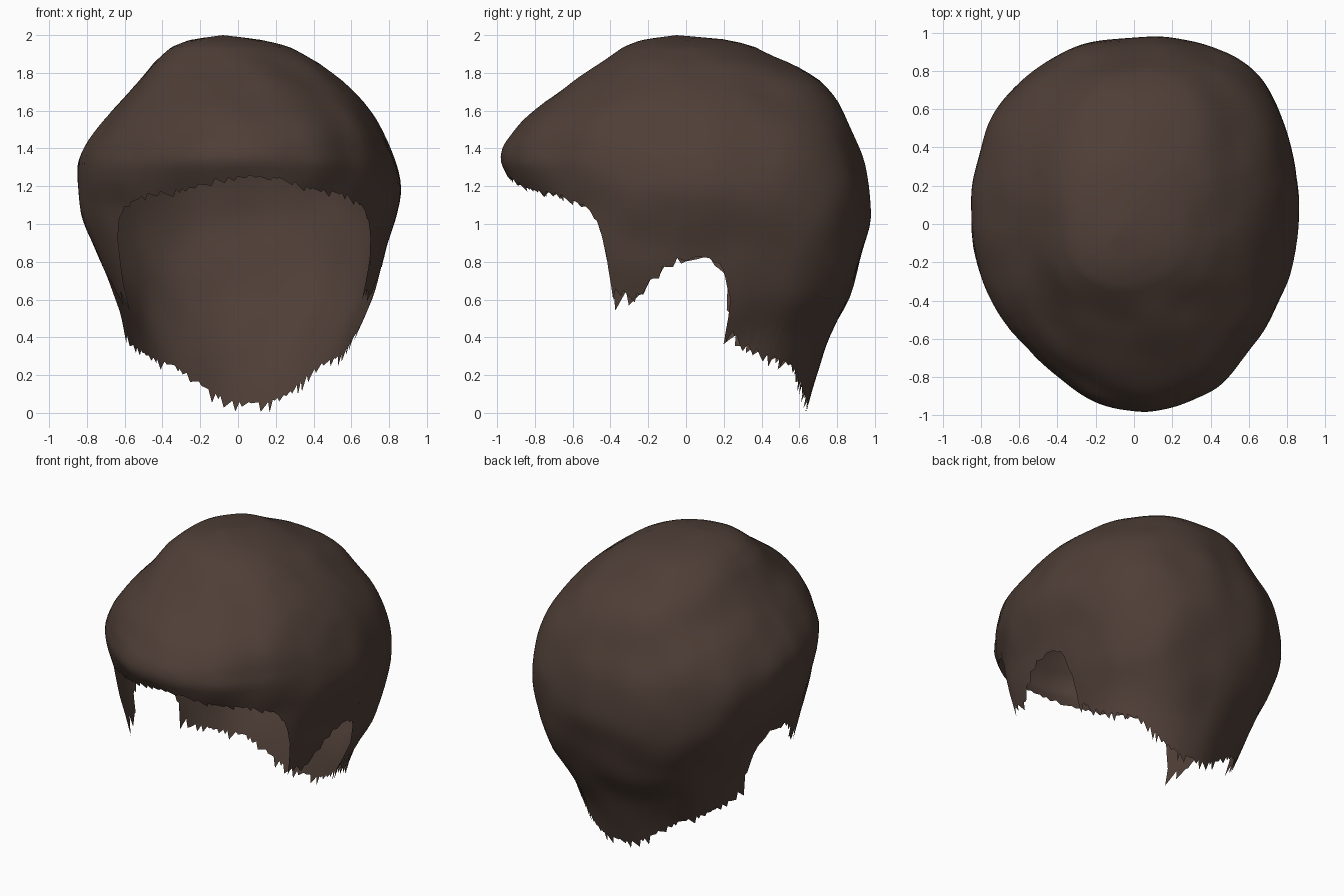
import bpy, bmesh, math, random
from mathutils import Vector, noise

random.seed(4)
cube = bpy.data.objects.get("Cube")
if cube:
    bpy.data.objects.remove(cube)

# Hair colour
hair = bpy.data.materials.new("dark brown hair")
hair.use_nodes = True
colour = (0.078, 0.049, 0.038, 1)
hair.diffuse_color = colour
bsdf = hair.node_tree.nodes["Principled BSDF"]
bsdf.inputs["Base Color"].default_value = colour
bsdf.inputs["Roughness"].default_value = 0.8

# Shell outline by height: z, right side x, left side x, front y, back y
OUTLINE = [
    (0.0, -.55, .58, -.68, .63), (0.2, -.57, .60, -.70, .68), (0.4, -.60, .63, -.72, .76),
    (0.6, -.65, .71, -.74, .86), (0.8, -.73, .77, -.75, .93), (1.0, -.82, .83, -.80, .97),
    (1.16, -.85, .86, -.90, .97), (1.27, -.86, .85, -.965, .95), (1.37, -.84, .82, -1.01, .925),
    (1.5, -.75, .76, -.91, .88), (1.6, -.66, .69, -.81, .83), (1.7, -.56, .61, -.68, .77),
    (1.8, -.49, .50, -.52, .66), (1.9, -.41, .36, -.39, .45), (1.97, -.30, .18, -.28, .30),
    (2.0, -.08, -.08, -.05, -.05)]

# Fullness of the front and back halves by height
FULLNESS = [(0, 2.4, 2.0), (.3, 2.4, 2.2), (.6, 2.35, 2.75), (.8, 2.3, 2.75), (1.1, 1.85, 2.5),
            (1.4, 1.8, 2.35), (1.6, 2.05, 2.3), (2, 2.1, 2.2)]

# Hairline by angle from the front: degrees, height, raggedness
HAIRLINE = [
    (0, 1.25, .02), (14, 1.23, .03), (24, 1.18, .03), (40, 1.15, .03), (52, 1.07, .03),
    (57, .90, .05), (63, .62, .10), (75, .58, .12), (79, .70, .07), (86, .80, .04),
    (94, .82, .03), (97, .75, .05), (102, .43, .06), (110, .36, .05), (122, .31, .04),
    (140, .26, .04), (150, .19, .05), (160, .11, .05), (172, .06, .05), (180, .06, .05)]


def sample(table, key):
    """Linear lookup in a table sorted by its first column."""
    key = min(max(key, table[0][0]), table[-1][0])
    for a, b in zip(table, table[1:]):
        if key <= b[0]:
            t = (key - a[0]) / (b[0] - a[0])
            return [p + (q - p) * t for p, q in zip(a[1:], b[1:])]


def outline(z):
    """Outline at a height, softened by averaging nearby heights."""
    d = min(.05, (2 - z) / 2)
    return [sum(v) / 3 for v in zip(*(sample(OUTLINE, z + k * d) for k in (-1, 0, 1)))]


def shell_point(angle, z):
    right, left, front, back = outline(z)
    k = min(max((z - 1.5) / .5, 0), 1)
    cx, cy = -.08 * k, -.05 * k
    s, c = math.sin(angle), math.cos(angle)
    front_full, back_full = sample(FULLNESS, z)
    power = 2 / (front_full if c > 0 else back_full)
    side = left if s > 0 else right
    end = front if c > 0 else back
    x = cx + (side - cx) * abs(s) ** power + .07 * c * c * (1 - k)
    p = Vector((x, cy + (end - cy) * abs(c) ** power, z))
    # Soft uneven locks
    out = Vector((p.x, p.y, (z - 1.1) * .8))
    if out.length > 0:
        p += out.normalized() * .016 * noise.noise(p * 3.8) * min(1, (2 - z) * 6)
    return p


# Hair shell: columns run from the crown down to the ragged hairline
COLUMNS, ROWS = 300, 40
bm = bmesh.new()
crown = bm.verts.new((-.08, -.05, 2))
columns = []
step, width, strand = 0, 0, 0
for i in range(COLUMNS):
    angle = 2 * math.pi * i / COLUMNS
    degrees = math.degrees(angle)
    rim, ragged = sample(HAIRLINE, min(degrees, 360 - degrees))
    # Strands of uneven width, each ending in a point
    if step == width:
        step, width, strand = 0, random.randint(2, 5), random.uniform(.1, 1.3)
    jag = ragged * (.4 - strand * step / (width - 1))
    step += 1
    column = []
    for r in range(1, ROWS + 1):
        t = r / ROWS
        z = 2 - (2 - rim) * t ** 1.5
        z += jag * max(0, (t - .92) / .08)
        column.append(bm.verts.new(shell_point(angle, max(z, .005))))
    columns.append(column)

for i, a in enumerate(columns):
    b = columns[(i + 1) % COLUMNS]
    bm.faces.new((crown, a[0], b[0]))
    for r in range(ROWS - 1):
        bm.faces.new((a[r], a[r + 1], b[r + 1], b[r]))

# Settle the nape tips on the ground
low = min(v.co.z for v in bm.verts)
for v in bm.verts:
    if v.co.z < .5:
        v.co.z -= low * (1 - v.co.z / .5)
bmesh.ops.recalc_face_normals(bm, faces=bm.faces)
if sum(f.normal.z * f.calc_area() for f in bm.faces) < 0:
    bmesh.ops.reverse_faces(bm, faces=bm.faces)

mesh = bpy.data.meshes.new("hair_shell")
bm.to_mesh(mesh)
bm.free()
mesh.materials.append(hair)
mesh.shade_smooth()
shell = bpy.data.objects.new("hair_shell", mesh)
bpy.context.collection.objects.link(shell)
